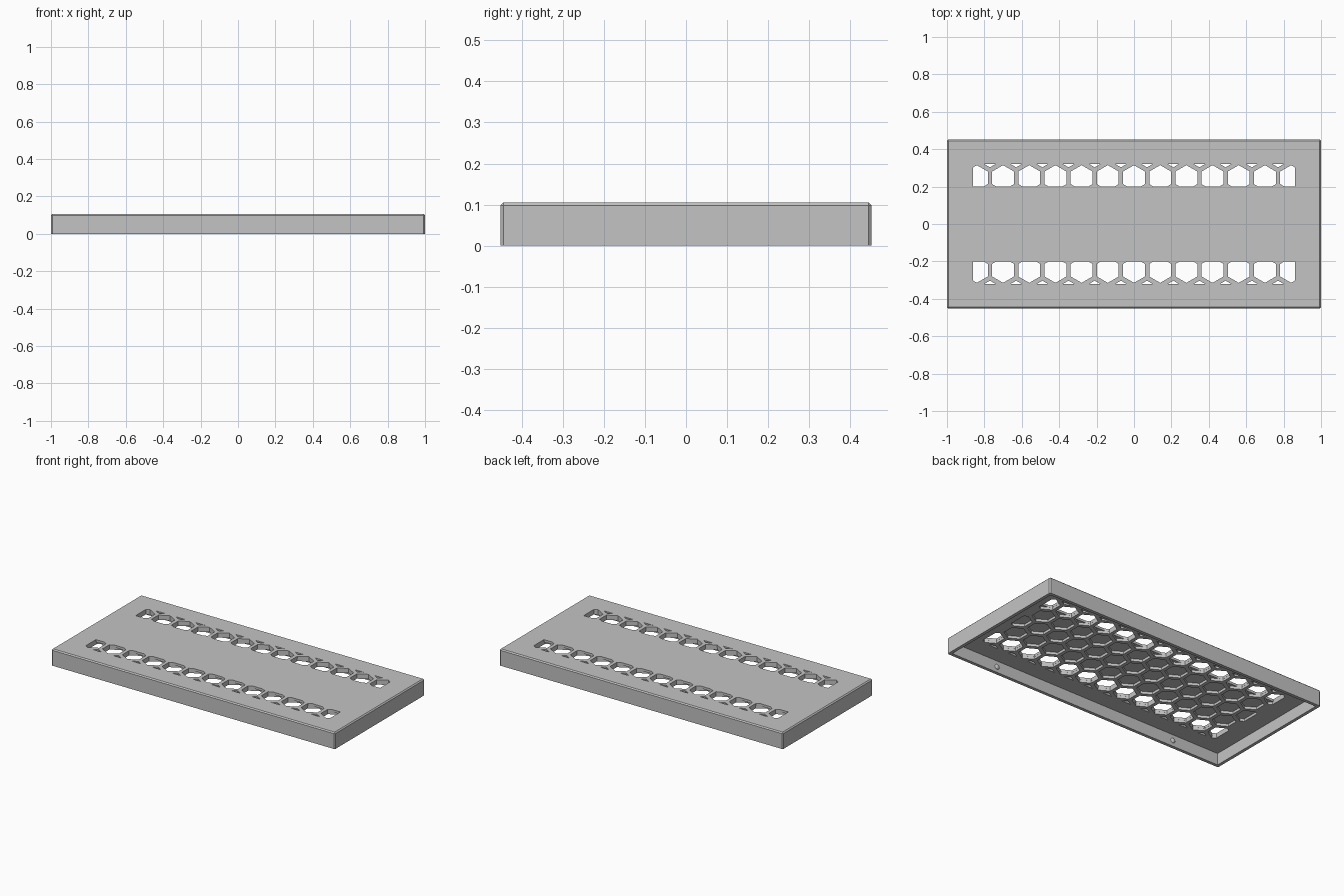
import bpy
import bmesh
import math

default = bpy.data.objects.get("Cube")
if default:
    bpy.data.objects.remove(default, do_unlink=True)

LENGTH, WIDTH, HEIGHT = 2.0, 0.904, 0.105
WALL, CEILING, POCKET_TOP = 0.02, 0.074, 0.09
PITCH, ROW, RADIUS = 0.14, 0.1235, 0.068
GRID_X, GRID_Y, SLOT_Y = 0.862, 0.322, 0.2

grey = bpy.data.materials.new("plain_grey")
grey.use_nodes = True
grey.diffuse_color = (0.55, 0.55, 0.55, 1)
grey.node_tree.nodes["Principled BSDF"].inputs["Base Color"].default_value = grey.diffuse_color


def make_object(name, bm):
    bmesh.ops.recalc_face_normals(bm, faces=bm.faces)
    mesh = bpy.data.meshes.new(name)
    bm.to_mesh(mesh)
    bm.free()
    mesh.materials.append(grey)
    obj = bpy.data.objects.new(name, mesh)
    bpy.context.collection.objects.link(obj)
    return obj


def box(bm, size, z0, z1):
    verts = bmesh.ops.create_cube(bm, size=1)["verts"]
    for v in verts:
        v.co = (v.co.x * size[0], v.co.y * size[1], z1 if v.co.z > 0 else z0)


def clip(points, axis, limit, keep_above):
    """Keep the part of a polygon on one side of an axis-aligned line."""
    sign = 1 if keep_above else -1
    result = []
    for i, p in enumerate(points):
        q = points[(i + 1) % len(points)]
        a, b = sign * (p[axis] - limit), sign * (q[axis] - limit)
        if a >= 0:
            result.append(p)
        if a * b < 0:
            t = a / (a - b)
            result.append((p[0] + t * (q[0] - p[0]), p[1] + t * (q[1] - p[1])))
    return result


def hex_cutter(name, y_low, y_high, radius, z0, z1):
    """Prisms for every honeycomb cell inside a band of the grid."""
    bm = bmesh.new()
    for row in range(-3, 4):
        for col in range(-7, 8):
            cx = (col + 0.5 * (row % 2)) * PITCH
            if abs(cx) > GRID_X:
                continue
            pts = [(cx + radius * math.sin(k * math.pi / 3),
                    row * ROW + radius * math.cos(k * math.pi / 3)) for k in range(6)]
            for axis, low, high in ((0, -GRID_X, GRID_X), (1, y_low, y_high)):
                pts = clip(clip(pts, axis, low, True), axis, high, False)
            if len(pts) < 3:
                continue
            face = bm.faces.new([bm.verts.new((x, y, z0)) for x, y in pts])
            top = bmesh.ops.extrude_face_region(bm, geom=[face])["geom"]
            for v in top:
                if isinstance(v, bmesh.types.BMVert):
                    v.co.z = z1
    return make_object(name, bm)


def cut(target, cutter):
    cutter.hide_render = True
    mod = target.modifiers.new("cut", 'BOOLEAN')
    mod.operation = 'DIFFERENCE'
    mod.solver = 'EXACT'
    mod.object = cutter
    bpy.context.view_layer.objects.active = target
    bpy.ops.object.modifier_apply(modifier=mod.name)
    bpy.data.objects.remove(cutter, do_unlink=True)


# Cover block with chamfered top and upright edges
bm = bmesh.new()
box(bm, (LENGTH, WIDTH), 0, HEIGHT)
edges = [e for e in bm.edges if max(v.co.z for v in e.verts) > 0.01]
bmesh.ops.bevel(bm, geom=edges, offset=0.007, segments=1, affect='EDGES')
cover = make_object("vented_cover", bm)

# Hollow underside
bm = bmesh.new()
box(bm, (LENGTH - 2 * WALL, WIDTH - 2 * WALL), -0.1, CEILING)
cut(cover, make_object("cavity_cutter", bm))

# Blind honeycomb pockets, then the two open vent bands
cut(cover, hex_cutter("pocket_cutter", -GRID_Y, GRID_Y, RADIUS, CEILING - 0.02, POCKET_TOP))
for side in (-1, 1):
    low, high = sorted((side * SLOT_Y, side * (GRID_Y - 0.0005)))
    cut(cover, hex_cutter("vent_cutter", low, high, RADIUS - 0.0005,
                          POCKET_TOP - 0.006, HEIGHT + 0.05))

# Snap bumps on the long inner walls
for side, place in ((-1, "front"), (1, "back")):
    for x, hand in ((-0.65, "right"), (0.65, "left")):
        bm = bmesh.new()
        bmesh.ops.create_uvsphere(bm, u_segments=16, v_segments=8, radius=0.016)
        for v in bm.verts:
            v.co = (v.co.x + x, v.co.y * 0.6 + side * (WIDTH / 2 - WALL), v.co.z + 0.036)
        bump = make_object(f"{place}_{hand}_snap_bump", bm)
        for poly in bump.data.polygons:
            poly.use_smooth = True
